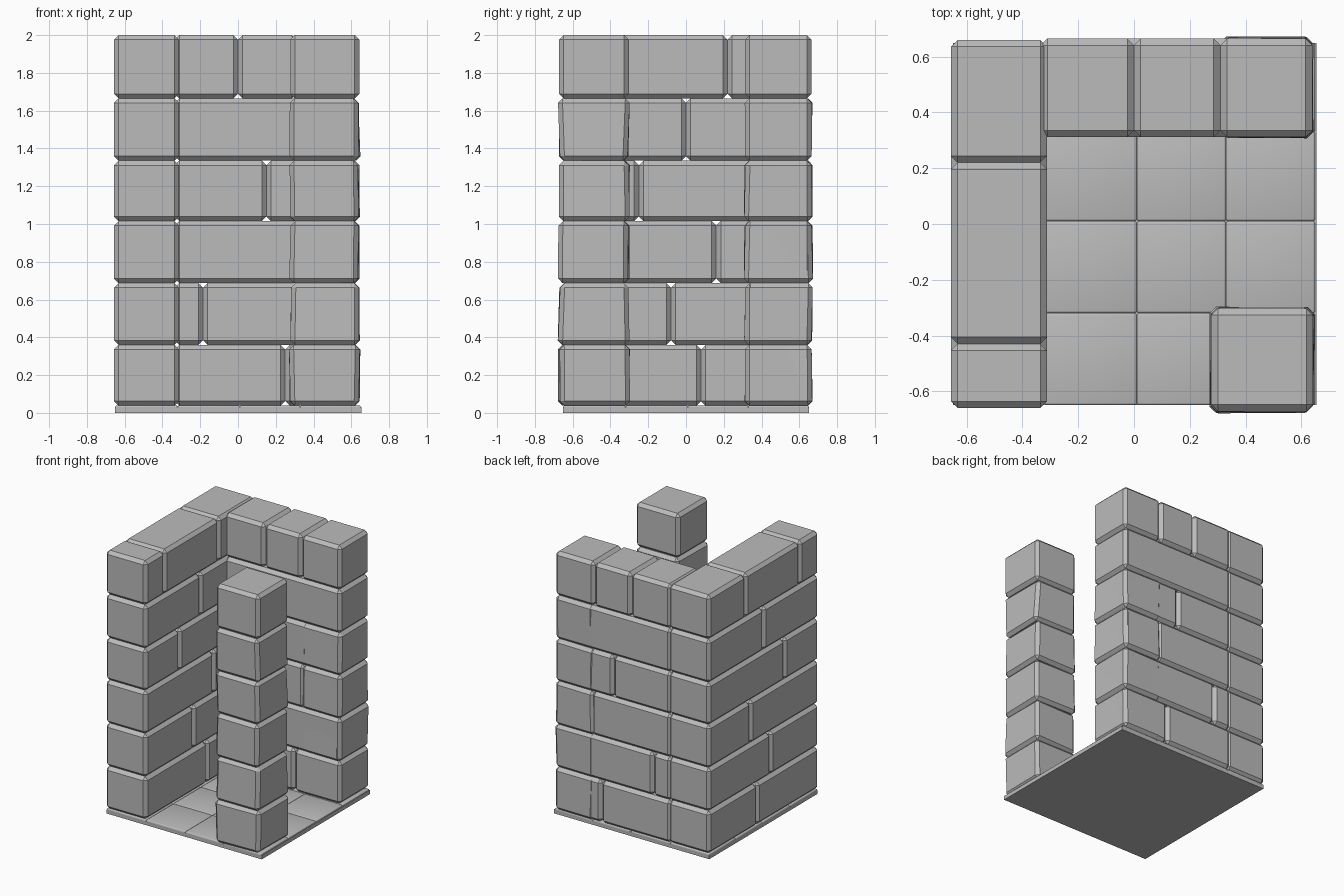
import bpy
import bmesh
import random
from mathutils import Vector

random.seed(4)
cube = bpy.data.objects.get("Cube")
if cube:
    bpy.data.objects.remove(cube, do_unlink=True)

stone = bpy.data.materials.new("grey_stone")
stone.use_nodes = True
grey = (0.5, 0.5, 0.5, 1)
stone.diffuse_color = grey
stone.node_tree.nodes["Principled BSDF"].inputs["Base Color"].default_value = grey


def block(name, low, high, bevel=0.024, wobble=0.0, smooth=False):
    """Box between two corners with chamfered edges and slightly uneven corners."""
    low, high = Vector(low), Vector(high)
    bm = bmesh.new()
    bmesh.ops.create_cube(bm, size=1)
    for v in bm.verts:
        for i in range(3):
            v.co[i] = low[i] if v.co[i] < 0 else high[i]
            if i < 2:
                v.co[i] += random.uniform(-wobble, wobble)
    if bevel:
        bmesh.ops.bevel(bm, geom=bm.edges[:], offset=bevel,
                        segments=3 if smooth else 1, profile=0.5, affect='EDGES')
    for f in bm.faces:
        f.smooth = smooth
    mesh = bpy.data.meshes.new(name)
    bm.to_mesh(mesh)
    bm.free()
    mesh.materials.append(stone)
    ob = bpy.data.objects.new(name, mesh)
    bpy.context.collection.objects.link(ob)
    return ob


# Floor slab with shallow rounded paving
block("floor_base", (-0.65, -0.65, 0), (0.655, 0.65, 0.03), bevel=0)
lines = [-0.65, -0.32, 0.01, 0.33, 0.65]
for x0, x1 in zip(lines, lines[1:]):
    for y0, y1 in zip(lines, lines[1:]):
        block("floor_tile", (x0, y0, 0.01), (x1, y1, 0.04), bevel=0.009, smooth=True)

# Courses of stone: joints of the side wall (along y) and back wall (along x)
courses = [0.038, 0.36, 0.687, 1.015, 1.335, 1.665, 2.0]
side_joints = [[0.08], [-0.08], [0.16], [-0.25], [0.0], [-0.43, 0.22]]
back_joints = [[0.25], [-0.185], [0.33], [0.15], [], [0.0, 0.31]]

for row in range(6):
    z0, z1 = courses[row], courses[row + 1]
    top = row == 5

    # Side wall, full depth
    ends = [-0.66] + side_joints[row] + [0.66]
    for a, b in zip(ends, ends[1:]):
        block("side_wall_block", (-0.657, a, z0), (-0.312, b, z1))

    # Back wall, butted against the side wall
    ends = [-0.335] + back_joints[row] + [0.64]
    for a, b in zip(ends, ends[1:]):
        block("back_wall_block", (a, 0.312, z0), (b, 0.665, z1))

    # Uneven end stones of the back wall
    if not top:
        block("back_wall_end_block", (0.31, 0.312, z0), (0.638, 0.668, z1), wobble=0.006)

    # Free-standing corner pillar
    block("corner_pillar_block", (0.277, -0.672, z0), (0.642, -0.303, z1),
          wobble=0.0 if top else 0.008)
